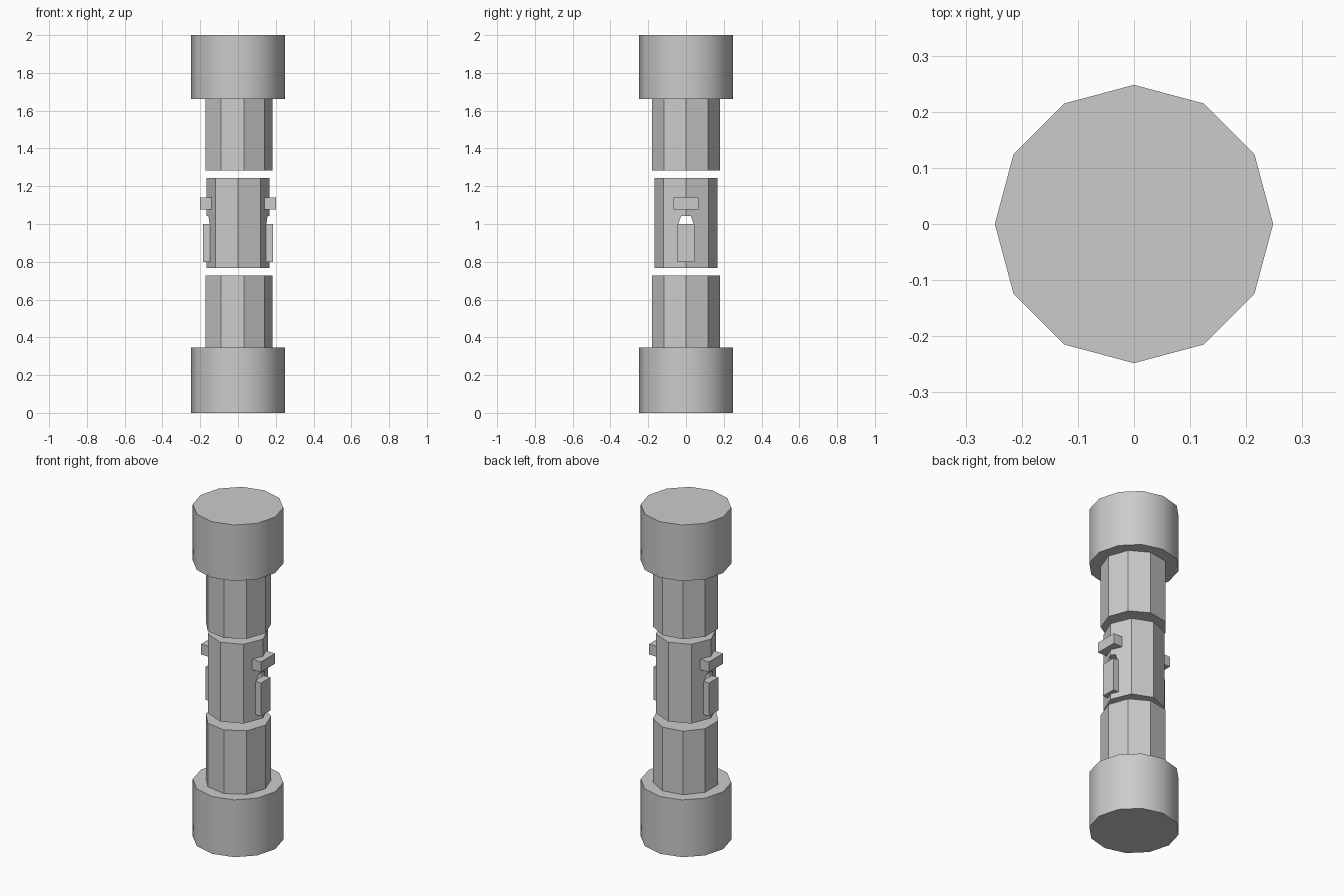
import bpy
import math

default_cube = bpy.data.objects.get("Cube")
if default_cube:
    bpy.data.objects.remove(default_cube, do_unlink=True)

# Single grey finish
grey = bpy.data.materials.new("light grey")
grey.use_nodes = True
grey.diffuse_color = (0.6, 0.6, 0.6, 1)
grey.node_tree.nodes["Principled BSDF"].inputs["Base Color"].default_value = (0.6, 0.6, 0.6, 1)


def mesh_object(name, verts, faces):
    mesh = bpy.data.meshes.new(name)
    mesh.from_pydata(verts, [], faces)
    mesh.materials.append(grey)
    obj = bpy.data.objects.new(name, mesh)
    bpy.context.collection.objects.link(obj)
    return obj


def loft(name, lower, upper):
    """Closed solid between two matching counter-clockwise loops."""
    n = len(lower)
    faces = [(i, (i + 1) % n, n + (i + 1) % n, n + i) for i in range(n)]
    faces += [tuple(reversed(range(n))), tuple(range(n, 2 * n))]
    return mesh_object(name, lower + upper, faces)


def prism(name, sides, radius, bottom, top):
    """Upright prism with a corner on the +x axis."""
    angles = [math.tau * i / sides for i in range(sides)]
    ring = [(radius * math.cos(a), radius * math.sin(a)) for a in angles]
    return loft(name, [(x, y, bottom) for x, y in ring], [(x, y, top) for x, y in ring])


def block(name, x0, x1, half_width, z0, z1):
    ring = [(x0, -half_width), (x1, -half_width), (x1, half_width), (x0, half_width)]
    return loft(name, [(x, y, z0) for x, y in ring], [(x, y, z1) for x, y in ring])


# Smooth-sided end caps
for name, bottom, top in (("lower_cap", 0, 0.345), ("upper_cap", 1.663, 2)):
    cap = prism(name, 12, 0.248, bottom, top)
    bpy.ops.object.select_all(action='DESELECT')
    cap.select_set(True)
    bpy.context.view_layer.objects.active = cap
    bpy.ops.object.shade_smooth_by_angle(angle=math.radians(40))

# Nine-sided tubes and the eight-sided centre grip
prism("lower_tube", 9, 0.182, 0.345, 0.728)
prism("upper_tube", 9, 0.182, 1.282, 1.663)
grip = prism("centre_grip", 8, 0.167, 0.766, 1.243)

# Slot with a tapered top, cut through the grip from side to side
slot = [(-0.04, 0.82), (0.04, 0.82), (0.04, 1.0), (0.026, 1.043), (-0.026, 1.043), (-0.04, 1.0)]
cutter = loft("slot_cutter", [(-0.3, y, z) for y, z in slot], [(0.3, y, z) for y, z in slot])
cutter.hide_render = True
cutter.hide_viewport = True
cut = grip.modifiers.new("slot", 'BOOLEAN')
cut.operation = 'DIFFERENCE'
cut.solver = 'EXACT'
cut.object = cutter

# Crossbar and switch on each side
for side, sign in (("left", 1), ("right", -1)):
    for part, inner, outer, half_width, z0, z1 in (
            ("crossbar", 0.14, 0.2, 0.067, 1.078, 1.14),
            ("switch", 0.14, 0.184, 0.045, 0.8, 1.0)):
        x0, x1 = sorted((sign * inner, sign * outer))
        block(f"{side}_{part}", x0, x1, half_width, z0, z1)
